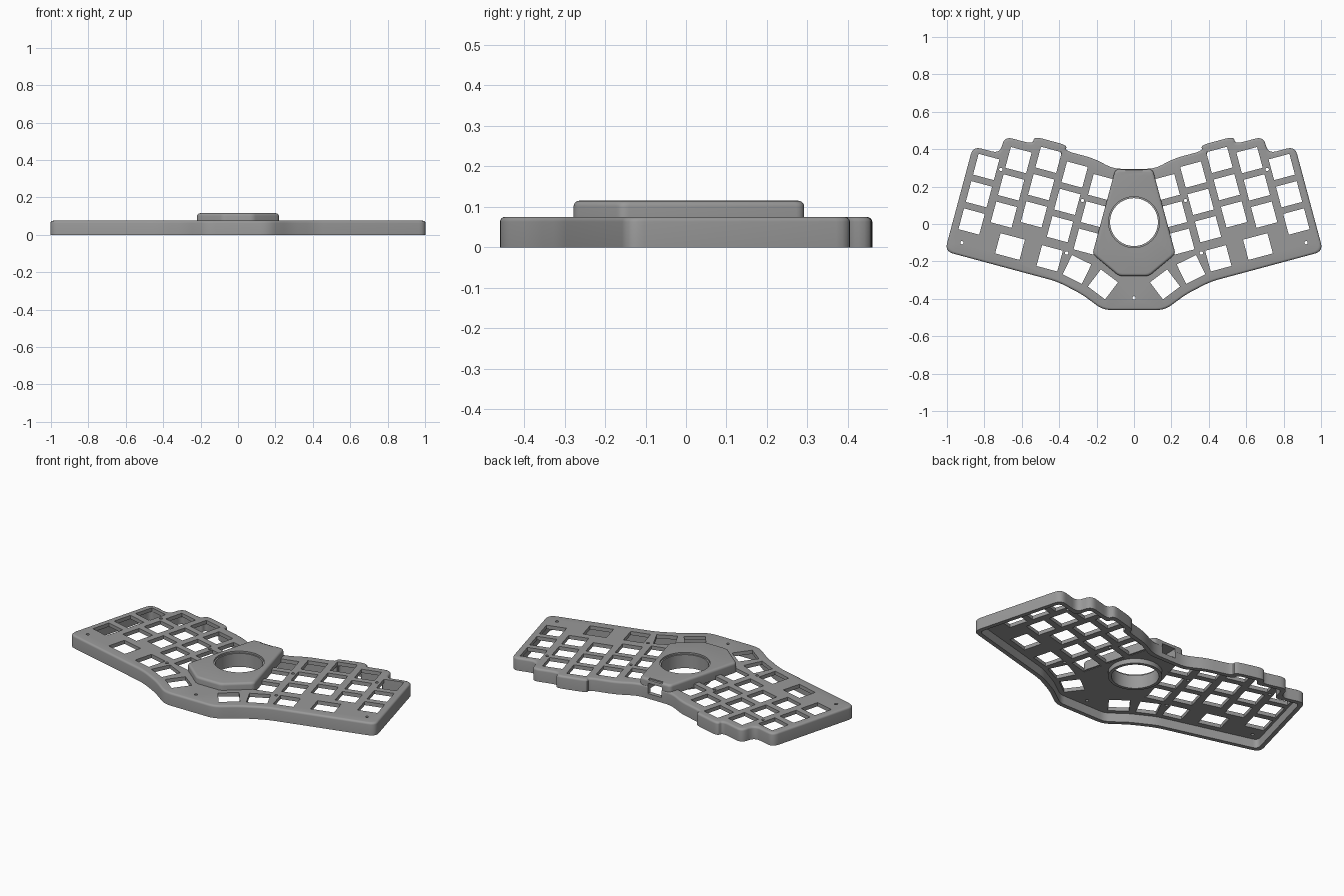
import bpy, bmesh, math
from mathutils import Vector, Matrix

if "Cube" in bpy.data.objects:
    bpy.data.objects.remove(bpy.data.objects["Cube"])

TILT = math.radians(15)
KEY = 0.115
gray = bpy.data.materials.new("case_gray")
gray.diffuse_color = (0.32, 0.32, 0.32, 1)
gray.use_nodes = True
gray.node_tree.nodes["Principled BSDF"].inputs["Base Color"].default_value = gray.diffuse_color


def uv(u, v):
    """Point in the tilted frame of the right key field."""
    c, s = math.cos(TILT), math.sin(TILT)
    return (u * c - v * s, u * s + v * c)


def mirrored(half):
    """Close a right-half outline (front to back) across x = 0."""
    return [Vector(p) for p in half] + [Vector((-x, y)) for x, y in reversed(half)]


def offset(pts, d):
    """Move every edge of a counter-clockwise outline inward by d."""
    out = []
    for i, p in enumerate(pts):
        a = (p - pts[i - 1]).normalized()
        b = (pts[(i + 1) % len(pts)] - p).normalized()
        na, nb = Vector((-a.y, a.x)), Vector((-b.y, b.x))
        out.append(p + (na + nb) * d / (1 + na.dot(nb)))
    return out


def rounded(pts, r, steps=5):
    """Replace each corner by a short curve."""
    out = []
    for i, p in enumerate(pts):
        a, b = pts[i - 1], pts[(i + 1) % len(pts)]
        ra, rb = min(r, (a - p).length * 0.45), min(r, (b - p).length * 0.45)
        s, e = p + (a - p).normalized() * ra, p + (b - p).normalized() * rb
        for k in range(steps + 1):
            t = k / steps
            out.append(s * (1 - t) ** 2 + p * 2 * t * (1 - t) + e * t * t)
    return out


def loft(bm, rings):
    """Skin stacked outlines [(points, z)] into a closed solid."""
    loops = [[bm.verts.new((p[0], p[1], z)) for p in pts] for pts, z in rings]
    n = len(loops[0])
    for lo, hi in zip(loops, loops[1:]):
        for i in range(n):
            j = (i + 1) % n
            bm.faces.new((lo[i], lo[j], hi[j], hi[i]))
    bm.faces.new(list(reversed(loops[0])))
    bm.faces.new(loops[-1])


def rim(outline, r, z, b):
    """Outlines that round over the top edge by radius b."""
    steps = [math.pi / 2 * k / 4 for k in range(5)]
    return [(rounded(offset(outline, b * (1 - math.cos(t))), r), z - b + b * math.sin(t))
            for t in steps]


def box(bm, cx, cy, w, h, angle, z0, z1):
    rot = Matrix.Rotation(angle, 2)
    pts = [Vector((cx, cy)) + rot @ Vector((x * w / 2, y * h / 2))
           for x, y in ((-1, -1), (1, -1), (1, 1), (-1, 1))]
    loft(bm, [(pts, z0), (pts, z1)])


def circle(r, n=64, cx=0.0, cy=0.01):
    return [(cx + r * math.cos(2 * math.pi * k / n),
             cy + r * math.sin(2 * math.pi * k / n)) for k in range(n)]


def disc(bm, cx, cy, r, z0, z1, n=64):
    loft(bm, [(circle(r, n, cx, cy), z0), (circle(r, n, cx, cy), z1)])


def finish(bm, name):
    me = bpy.data.meshes.new(name)
    bm.to_mesh(me)
    bm.free()
    me.materials.append(gray)
    ob = bpy.data.objects.new(name, me)
    bpy.context.collection.objects.link(ob)
    return ob


def width(me):
    xs = [v.co.x for v in me.vertices]
    return max(xs) - min(xs) if xs else 0


def cut(ob, bm):
    """Subtract the solids in bm from ob, keeping only a sound result."""
    tool = finish(bm, "cutter")
    tool.hide_render = True
    for solver in ('EXACT', 'MANIFOLD', 'FLOAT'):
        mod = ob.modifiers.new("cut", 'BOOLEAN')
        mod.operation, mod.solver, mod.object = 'DIFFERENCE', solver, tool
        deps = bpy.context.evaluated_depsgraph_get()
        deps.update()
        me = bpy.data.meshes.new_from_object(ob.evaluated_get(deps))
        ob.modifiers.remove(mod)
        if abs(width(me) - width(ob.data)) < 0.01 and len(me.polygons) > len(ob.data.polygons):
            ob.data = me
            break
    bpy.data.objects.remove(tool)


def smooth(ob):
    bpy.ops.object.select_all(action='DESELECT')
    ob.select_set(True)
    bpy.context.view_layer.objects.active = ob
    bpy.ops.object.shade_smooth_by_angle(angle=math.radians(30))


# Case shell: stepped outline, open underneath
outline = mirrored([(0.165, -0.46), (0.28, -0.375), (0.41, -0.308), uv(0.939, -0.403),
                    uv(0.939, 0.178), uv(0.79, 0.178), uv(0.79, 0.273), uv(0.635, 0.273),
                    uv(0.635, 0.314), uv(0.455, 0.314), uv(0.455, 0.283), uv(0.30, 0.283),
                    (0.11, 0.295)])
inner = rounded(offset(outline, 0.025), 0.03)
bm = bmesh.new()
loft(bm, [(inner, 0.053), (inner, 0), (rounded(outline, 0.045), 0)]
     + rim(outline, 0.045, 0.075, 0.012))
shell = finish(bm, "case_shell")

# Key openings: (column u, top key v), three rows each, then the thumb row
keys = []
for u, v in ((0.22, 0.145), (0.375, 0.173), (0.53, 0.213), (0.685, 0.17), (0.842, 0.09)):
    keys += [(*uv(u, v - 0.151 * row), KEY, KEY, 15) for row in range(3)]
keys += [(*uv(0.609, -0.288), 0.135, 0.112, 15), (*uv(0.388, -0.294), 0.115, 0.115, 15),
         (0.305, -0.243, 0.115, 0.115, 26), (0.166, -0.323, 0.115, 0.115, 37)]
bm = bmesh.new()
for side in (1, -1):
    for x, y, w, h, deg in keys:
        box(bm, side * x, y, w, h, side * math.radians(deg), 0.02, 0.2)
cut(shell, bm)

# Screw holes, ball opening and rear port
screws = [uv(0.763, 0.0975), (0.92, -0.10), uv(0.298, 0.05), (0.36, -0.155)]
bm = bmesh.new()
for side in (1, -1):
    for x, y in screws:
        disc(bm, side * x, y, 0.009, 0.02, 0.2, 16)
disc(bm, 0, -0.395, 0.009, 0.02, 0.2, 16)
disc(bm, 0, 0.01, 0.136, 0.02, 0.2)
cut(shell, bm)
bm = bmesh.new()
box(bm, 0, 0.30, 0.09, 0.2, 0, 0.03, 0.09)
cut(shell, bm)
smooth(shell)

# Raised centre housing with ball opening and rear port
base = mirrored([(0.08, -0.278), (0.222, -0.16), (0.10, 0.292)])
bm = bmesh.new()
loft(bm, [(rounded(base, 0.02), 0.055)] + rim(base, 0.02, 0.115, 0.014))
housing = finish(bm, "ball_housing")
bm = bmesh.new()
disc(bm, 0, 0.01, 0.136, 0, 0.2)
box(bm, 0, 0.30, 0.09, 0.2, 0, 0.03, 0.09)
box(bm, 0, 0.325, 0.09, 0.1, 0, 0.108, 0.2)
cut(housing, bm)
smooth(housing)

# Socket ring lining the ball opening and hanging below the plate
bm = bmesh.new()
section = [(0.128, 0.025), (0.146, 0.025), (0.146, 0.06), (0.137, 0.06),
           (0.137, 0.105), (0.128, 0.105)]
loops = [[bm.verts.new((x, y, z)) for x, y in circle(r)] for r, z in section]
for a, b in zip(loops, loops[1:] + loops[:1]):
    for i in range(64):
        j = (i + 1) % 64
        bm.faces.new((a[i], a[j], b[j], b[i]))
ring = finish(bm, "socket_ring")
smooth(ring)
